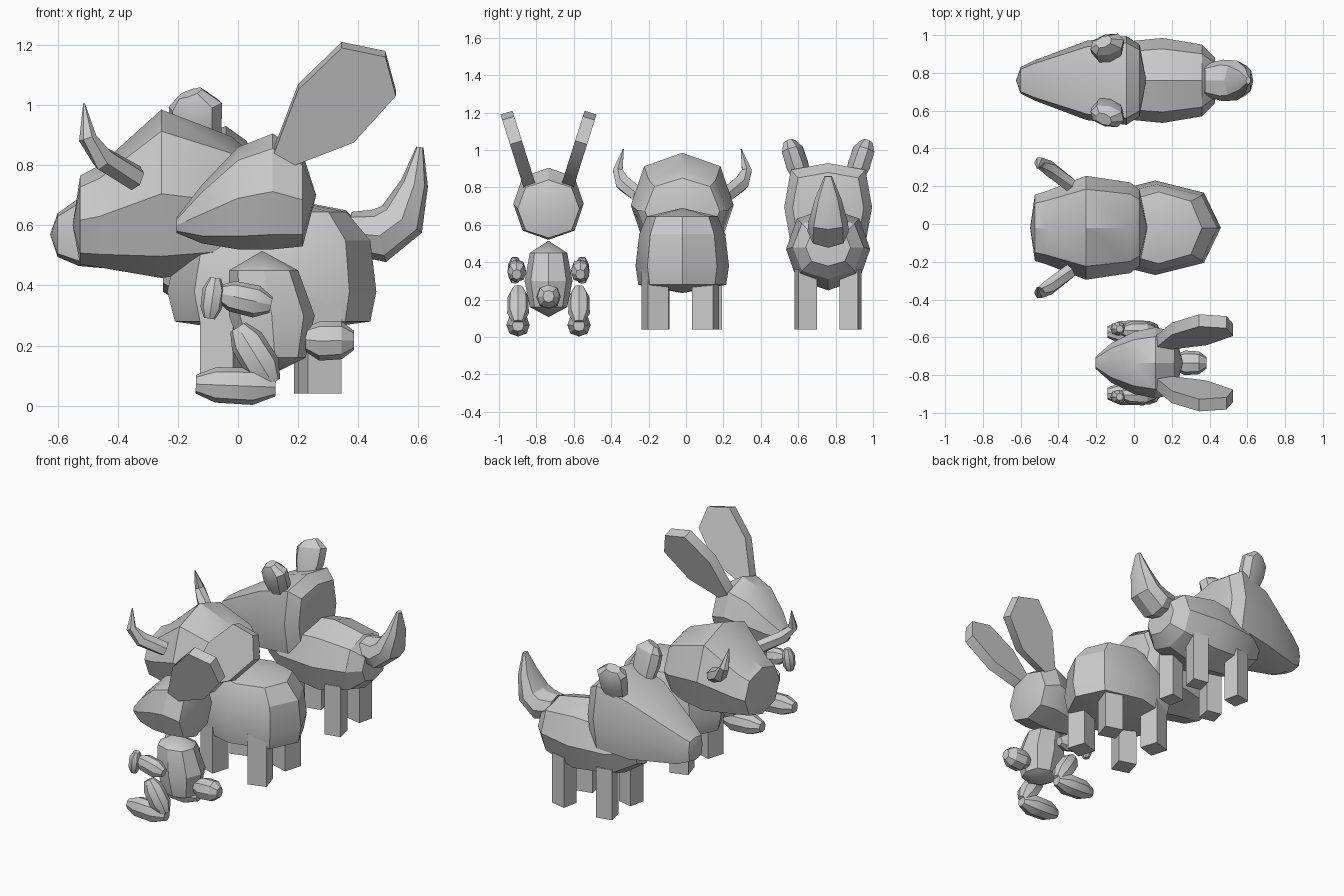
import bpy, bmesh, math
from mathutils import Vector, Matrix

if "Cube" in bpy.data.objects:
    bpy.data.objects.remove(bpy.data.objects["Cube"])

GREY = bpy.data.materials.new("plain_grey")
GREY.diffuse_color = (0.6, 0.6, 0.6, 1)
GREY.use_nodes = True
GREY.node_tree.nodes["Principled BSDF"].inputs["Base Color"].default_value = GREY.diffuse_color


def finish(name, bm):
    """Turn a bmesh into a grey object, smooth with sharp edges kept."""
    bmesh.ops.recalc_face_normals(bm, faces=bm.faces)
    me = bpy.data.meshes.new(name)
    bm.to_mesh(me)
    bm.free()
    me.materials.append(GREY)
    ob = bpy.data.objects.new(name, me)
    bpy.context.collection.objects.link(ob)
    bpy.ops.object.select_all(action='DESELECT')
    ob.select_set(True)
    bpy.context.view_layer.objects.active = ob
    bpy.ops.object.shade_smooth_by_angle(angle=math.radians(28))
    return ob


def loft(name, sections, start=None, end=None, sides=8, corner=1.05):
    """Skin sections (centre, u, v); optional points close the ends."""
    bm = bmesh.new()
    loops = []
    for c, u, v in sections:
        loop = []
        for i in range(sides):
            a = 2 * math.pi * i / sides
            k = corner if sides == 8 and i % 2 else 1
            loop.append(bm.verts.new(c + u * math.cos(a) * k + v * math.sin(a) * k))
        loops.append(loop)
    for a, b in zip(loops, loops[1:]):
        for i in range(sides):
            j = (i + 1) % sides
            bm.faces.new((a[i], a[j], b[j], b[i]))
    for loop, tip in ((loops[0], start), (loops[-1], end)):
        if tip is None:
            bm.faces.new(loop)
        else:
            t = bm.verts.new(tip)
            for i in range(sides):
                bm.faces.new((loop[i], loop[(i + 1) % sides], t))
    return finish(name, bm)


def along_x(name, cy, rings, start=None, end=None, corner=1.05):
    """Rings (x, bottom, top, half width); ends are (x, z)."""
    secs = [(Vector((x, cy, (b + t) / 2)), Vector((0, w, 0)), Vector((0, 0, (t - b) / 2)))
            for x, b, t, w in rings]
    point = lambda p: p and (p[0], cy, p[1])
    return loft(name, secs, point(start), point(end), corner=corner)


def along_z(name, cy, rings, start, end):
    """Rings (z, back, front, half width); ends are (x, z)."""
    secs = [(Vector(((a + b) / 2, cy, z)), Vector(((b - a) / 2, 0, 0)), Vector((0, w, 0)))
            for z, a, b, w in rings]
    return loft(name, secs, (start[0], cy, start[1]), (end[0], cy, end[1]))


def tube(name, pts, radii, side=(0, 1, 0), sides=8):
    """Sweep an oval (side radius, other radius) along points."""
    pts = [Vector(p) for p in pts]
    secs = []
    for i, p in enumerate(pts):
        t = (pts[min(i + 1, len(pts) - 1)] - pts[max(i - 1, 0)]).normalized()
        s = Vector(side)
        s = (s - t * s.dot(t)).normalized()
        secs.append((p, s * radii[i][0], t.cross(s) * radii[i][1]))
    return loft(name, secs, sides=sides)


def pod(name, a, b, rs, rv, side=(0, 1, 0)):
    """Faceted rounded limb from a to b."""
    a, b = Vector(a), Vector(b)
    steps = ((0, .5), (.25, .95), (.72, 1), (1, .5))
    tube(name, [a.lerp(b, t) for t, _ in steps], [(rs * k, rv * k) for _, k in steps], side)


def leg(name, x, y, w, turn, top, bottom=0.04):
    """Square post turned about its upright axis."""
    bm = bmesh.new()
    bmesh.ops.create_cube(bm, size=1)
    bmesh.ops.scale(bm, verts=bm.verts, vec=(w, w, top - bottom))
    bmesh.ops.rotate(bm, verts=bm.verts, matrix=Matrix.Rotation(math.radians(turn), 3, 'Z'))
    bmesh.ops.translate(bm, verts=bm.verts, vec=(x, y, (top + bottom) / 2))
    finish(name, bm)


def slab(name, outline, mid, thick):
    """Plate from an x-z outline, leaning sideways by mid(z), given thickness vector."""
    bm = bmesh.new()
    f = [[bm.verts.new(Vector((x, mid(z), z)) + thick * k) for x, z in outline] for k in (-.5, .5)]
    bm.faces.new(f[0])
    bm.faces.new(f[1])
    for i in range(len(outline)):
        j = (i + 1) % len(outline)
        bm.faces.new((f[0][i], f[0][j], f[1][j], f[1][i]))
    finish(name, bm)


SIDES = ((-1, "right"), (1, "left"))

# Rabbit
R = -0.735
along_x("rabbit_head", R,
        [(-.205, .575, .625, .03), (-.12, .54, .735, .105), (0, .52, .86, .165),
         (.115, .52, .905, .188), (.215, .53, .84, .165)], end=(.26, .70))
along_z("rabbit_body", R,
        [(.16, .02, .225, .10), (.30, -.03, .255, .128), (.45, -.03, .20, .10)],
        (.12, .107), (.08, .515))
along_x("rabbit_tail", R,
        [(.225, .18, .26, .045), (.27, .15, .28, .065), (.345, .155, .28, .06),
         (.385, .185, .25, .03)])
EAR = [(.12, .85), (.20, 1.06), (.345, 1.20), (.49, 1.17), (.525, 1.04), (.385, .885), (.19, .81)]
for s, n in SIDES:
    slab("rabbit_ear_" + n, EAR, lambda z: R + s * (.105 + (z - .82) * .315),
         Vector((0, s * .064, -.02)))
    y = R + s * .17
    pod("rabbit_arm_" + n, (-.065, y, .375), (.11, y, .335), .05, .054)
    pod("rabbit_paw_" + n, (-.095, y + s * .01, .29), (-.075, y + s * .01, .425), .037, .037)
    y = R + s * .163
    pod("rabbit_thigh_" + n, (.0, y, .262), (.115, y, .075), .058, .06)
    pod("rabbit_foot_" + n, (-.14, y, .072), (.125, y, .062), .062, .062)

# Bull
B = -0.02
along_z("bull_body", B,
        [(.28, -.21, .44, .235), (.38, -.235, .46, .25), (.55, -.20, .44, .23),
         (.645, -.10, .36, .19)], (.1, .235), (.14, .69))
along_x("bull_head", B,
        [(-.525, .47, .765, .175), (-.46, .46, .80, .195), (-.255, .425, .985, .275),
         (-.02, .46, .895, .24), (.03, .50, .85, .20)], start=(-.55, .60), end=(.07, .68))
for s, n in SIDES:
    tube("bull_horn_" + n,
         [(-.34, B + s * .23, .757), (-.45, B + s * .315, .822), (-.50, B + s * .345, .89),
          (-.512, B + s * .315, 1.005)],
         [(.04, .045), (.04, .045), (.03, .03), (.003, .003)], (1, 0, 0), 6)
    leg("bull_front_leg_" + n, -.055, B + s * .14, .115, s * 17, .36)
    leg("bull_back_leg_" + n, .272, B - .01 + s * .135, .116, -s * 17, .36)

# Fox
F = 0.76
along_x("fox_body", F,
        [(-.25, .38, .60, .12), (-.10, .28, .66, .20), (.15, .25, .69, .225),
         (.36, .31, .65, .19), (.43, .38, .58, .12)])
along_x("fox_head", F,
        [(-.60, .495, .64, .07), (-.53, .465, .69, .105), (-.25, .44, .865, .21),
         (-.04, .46, .93, .235), (.03, .50, .88, .19)], (-.625, .57), (.065, .70), 1.2)
tube("fox_tail",
     [(.37, F, .575), (.47, F, .565), (.545, F, .62), (.587, F, .74), (.605, F, .86)],
     [(.085, .07), (.11, .09), (.105, .08), (.07, .046), (.02, .012)])
for s, n in SIDES:
    tube("fox_ear_" + n,
         [(-.14, F + s * .13, .82), (-.14, F + s * .165, .92), (-.142, F + s * .19, 1.0),
          (-.16, F + s * .205, 1.04)],
         [(.06, .045), (.088, .062), (.092, .058), (.045, .032)], (1, s * .25, 0))
    leg("fox_front_leg_" + n, -.06, F + s * .12, .10, s * 12, .36)
    leg("fox_back_leg_" + n, .245, F + s * .12, .10, -s * 12, .36)
